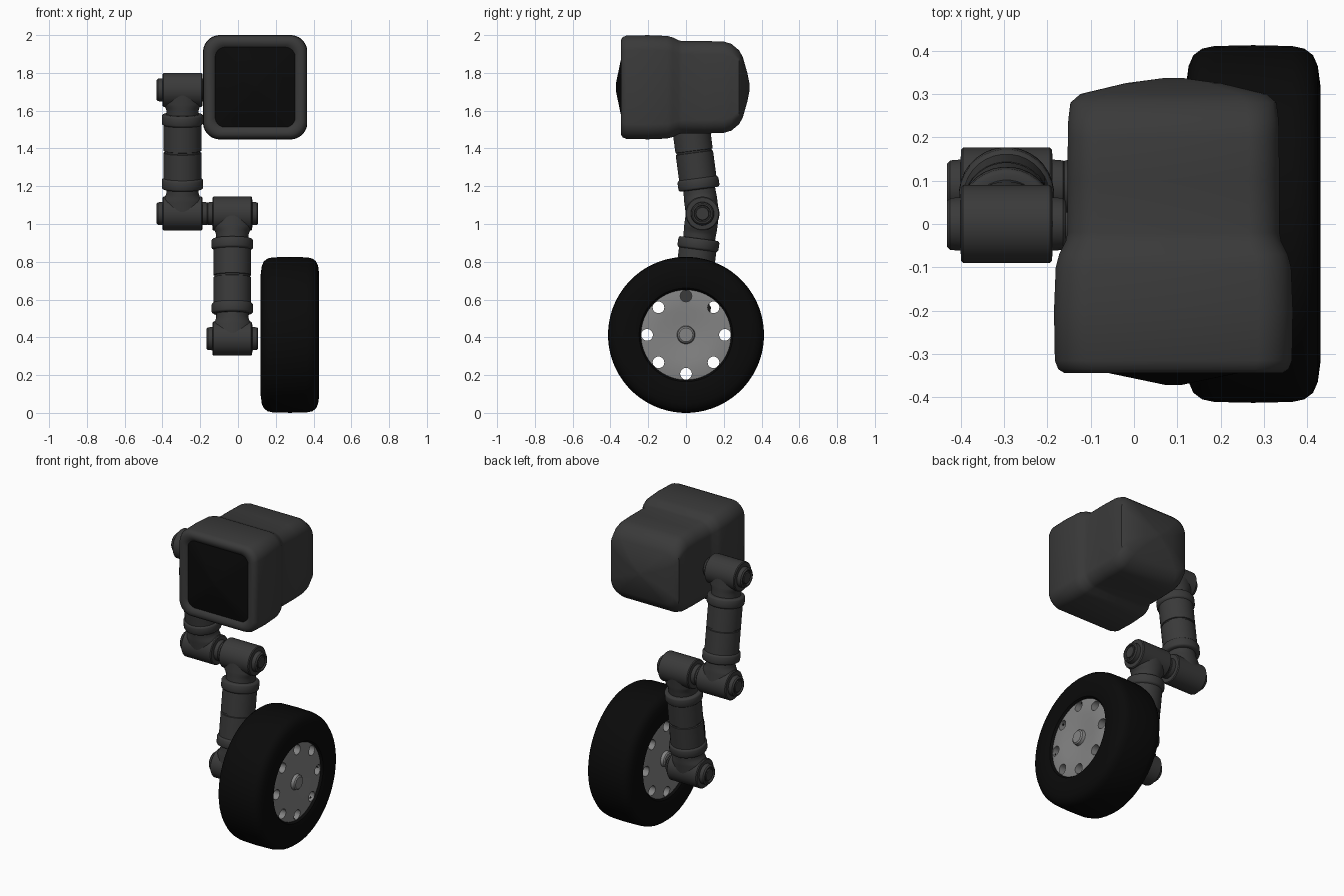
import bpy, bmesh
from math import sin, cos, pi, atan2, hypot
from mathutils import Matrix, Vector

if "Cube" in bpy.data.objects:
    bpy.data.objects.remove(bpy.data.objects["Cube"])


def material(name, value):
    m = bpy.data.materials.new(name)
    m.use_nodes = True
    m.diffuse_color = (value, value, value, 1)
    bsdf = m.node_tree.nodes["Principled BSDF"]
    bsdf.inputs["Base Color"].default_value = (value, value, value, 1)
    bsdf.inputs["Roughness"].default_value = 0.6
    return m


GREY = material("dark grey", 0.042)
BLACK = material("black", 0.003)
METAL = material("light grey metal", 0.23)

ALONG_X = Matrix.Rotation(pi / 2, 4, 'Y')
ALONG_Y = Matrix.Rotation(-pi / 2, 4, 'X')


def outline(hx, hy, f, n):
    """Rounded rectangle; f = 1 gives an ellipse."""
    pts = []
    for q, (sx, sy) in enumerate([(1, 1), (-1, 1), (-1, -1), (1, -1)]):
        for k in range(n):
            a = (q + (k + 0.5) / n) * pi / 2
            r = f * min(hx, hy)
            if f == 1:
                pts.append((hx * cos(a), hy * sin(a)))
            else:
                pts.append((sx * (hx - r) + r * cos(a), sy * (hy - r) + r * sin(a)))
    return pts


def smooth(ob, angle=35):
    bpy.ops.object.select_all(action='DESELECT')
    ob.select_set(True)
    bpy.context.view_layer.objects.active = ob
    bpy.ops.object.shade_smooth_by_angle(angle=angle * pi / 180)


def loft(name, rings, matrix, mats, n=8, caps=True, rule=None):
    """Skin rings of (position, half width, half height, roundness)."""
    bm = bmesh.new()
    loops = [[bm.verts.new((x, y, p)) for x, y in outline(hx, hy, f, n)]
             for p, hx, hy, f in rings]
    count = 4 * n
    for i, (a, b) in enumerate(zip(loops, loops[1:])):
        for k in range(count):
            j = (k + 1) % count
            face = bm.faces.new((a[k], a[j], b[j], b[k]))
            face.material_index = rule(i) if rule else 0
    if caps:
        bm.faces.new(loops[0][::-1]).material_index = rule(0) if rule else 0
        bm.faces.new(loops[-1])
    bmesh.ops.recalc_face_normals(bm, faces=bm.faces)
    me = bpy.data.meshes.new(name)
    bm.to_mesh(me)
    bm.free()
    for m in mats:
        me.materials.append(m)
    ob = bpy.data.objects.new(name, me)
    bpy.context.collection.objects.link(ob)
    ob.matrix_world = matrix
    smooth(ob)
    return ob


def mirrored(half):
    """Round rings (position, radius) from the middle out, on both sides."""
    full = [(-p, r) for p, r in reversed(half) if p > 0] + half
    return [(p, r, r, 1) for p, r in full]


# Arm parts
JOINT = mirrored([(0.1, 0.09), (0.105, 0.085), (0.106, 0.062), (0.13, 0.06), (0.137, 0.053),
                  (0.137, 0.045), (0.128, 0.042), (0.128, 0.036), (0.135, 0.033)])
TUBE = mirrored([(0, 0.094), (0.004, 0.094), (0.006, 0.1), (0.142, 0.1), (0.147, 0.107),
                 (0.153, 0.11), (0.19, 0.11), (0.196, 0.107), (0.2, 0.1), (0.201, 0.085)])
NECK = [(0.19, 0.085, 0.085, 1), (0.222, 0.086, 0.086, 1), (0.238, 0.091, 0.087, 1),
        (0.25, 0.1, 0.088, 1), (0.262, 0.105, 0.088, 1), (0.325, 0.105, 0.088, 1)]


def arm(label, top, bottom):
    top, bottom = Vector(top), Vector(bottom)
    d = top - bottom
    frame = (Matrix.Translation((top + bottom) / 2)
             @ Matrix.Rotation(atan2(-d.y, d.z), 4, 'X'))
    loft(label + "_arm_tube", TUBE, frame, [GREY])
    for side, end, sign in (("top", top, 1), ("bottom", bottom, -1)):
        loft(f"{label}_arm_{side}_neck", [(p * sign, *r) for p, *r in NECK], frame, [GREY])
        loft(f"{label}_arm_{side}_joint", JOINT,
             Matrix.Translation(end) @ ALONG_X, [GREY])


arm("upper", (-0.294, 0, 1.71), (-0.294, 0.087, 1.055))
arm("lower", (-0.03, 0.087, 1.055), (-0.03, 0, 0.393))

# Head: bulging dark screen, rounded bezel, stepped rear shell with domed back
HEAD = [(-0.371, 0.02, 0.02, 0.5), (-0.345, 0.145, 0.145, 0.3), (-0.33, 0.212, 0.212, 0.25),
        (-0.338, 0.222, 0.222, 0.28), (-0.344, 0.236, 0.236, 0.3), (-0.344, 0.252, 0.252, 0.3),
        (-0.335, 0.266, 0.266, 0.32), (-0.315, 0.274, 0.274, 0.32), (-0.2, 0.276, 0.276, 0.32),
        (-0.1, 0.272, 0.272, 0.32), (-0.07, 0.264, 0.264, 0.32), (-0.04, 0.249, 0.249, 0.32),
        (-0.02, 0.245, 0.244, 0.32), (0.1, 0.245, 0.245, 0.32), (0.2, 0.244, 0.242, 0.32),
        (0.24, 0.243, 0.23, 0.34), (0.28, 0.238, 0.197, 0.4), (0.3, 0.215, 0.162, 0.45),
        (0.325, 0.11, 0.075, 0.5), (0.337, 0.02, 0.015, 0.6)]
loft("head", HEAD, Matrix.Translation((0.091, 0, 1.724)) @ ALONG_Y, [GREY, BLACK],
     rule=lambda i: 1 if i < 2 else 0)

# Wheel
WHEEL = Matrix.Translation((0.275, 0, 0.413)) @ ALONG_X
TYRE = mirrored([(0, 0.413), (0.09, 0.411), (0.118, 0.405), (0.138, 0.39), (0.149, 0.365),
                 (0.155, 0.32), (0.154, 0.27), (0.148, 0.248), (0.135, 0.238), (0.11, 0.236)])
loft("tyre", TYRE, WHEEL, [BLACK], n=16, caps=False)

HUB = mirrored([(0.135, 0.24), (0.141, 0.2), (0.139, 0.14), (0.132, 0.08), (0.13, 0.048),
                (0.148, 0.044), (0.154, 0.036)])
hub = loft("wheel_hub", HUB, WHEEL, [METAL], n=12)

# Ring of eight holes through the hub
bm = bmesh.new()
for k in range(8):
    a = k * pi / 4
    bmesh.ops.create_cone(bm, cap_ends=True, segments=20, radius1=0.031, radius2=0.031, depth=0.5,
                          matrix=Matrix.Translation((0.206 * cos(a), 0.206 * sin(a), 0)))
me = bpy.data.meshes.new("hole_cutter")
bm.to_mesh(me)
bm.free()
me.materials.append(METAL)
cutter = bpy.data.objects.new("hole_cutter", me)
bpy.context.collection.objects.link(cutter)
cutter.matrix_world = WHEEL
cutter.hide_render = True
cut = hub.modifiers.new("holes", 'BOOLEAN')
cut.operation = 'DIFFERENCE'
cut.solver = 'EXACT'
cut.object = cutter
bpy.context.view_layer.update()
bpy.context.view_layer.objects.active = hub
bpy.ops.object.modifier_apply(modifier=cut.name)
bpy.data.objects.remove(cutter)
smooth(hub)
